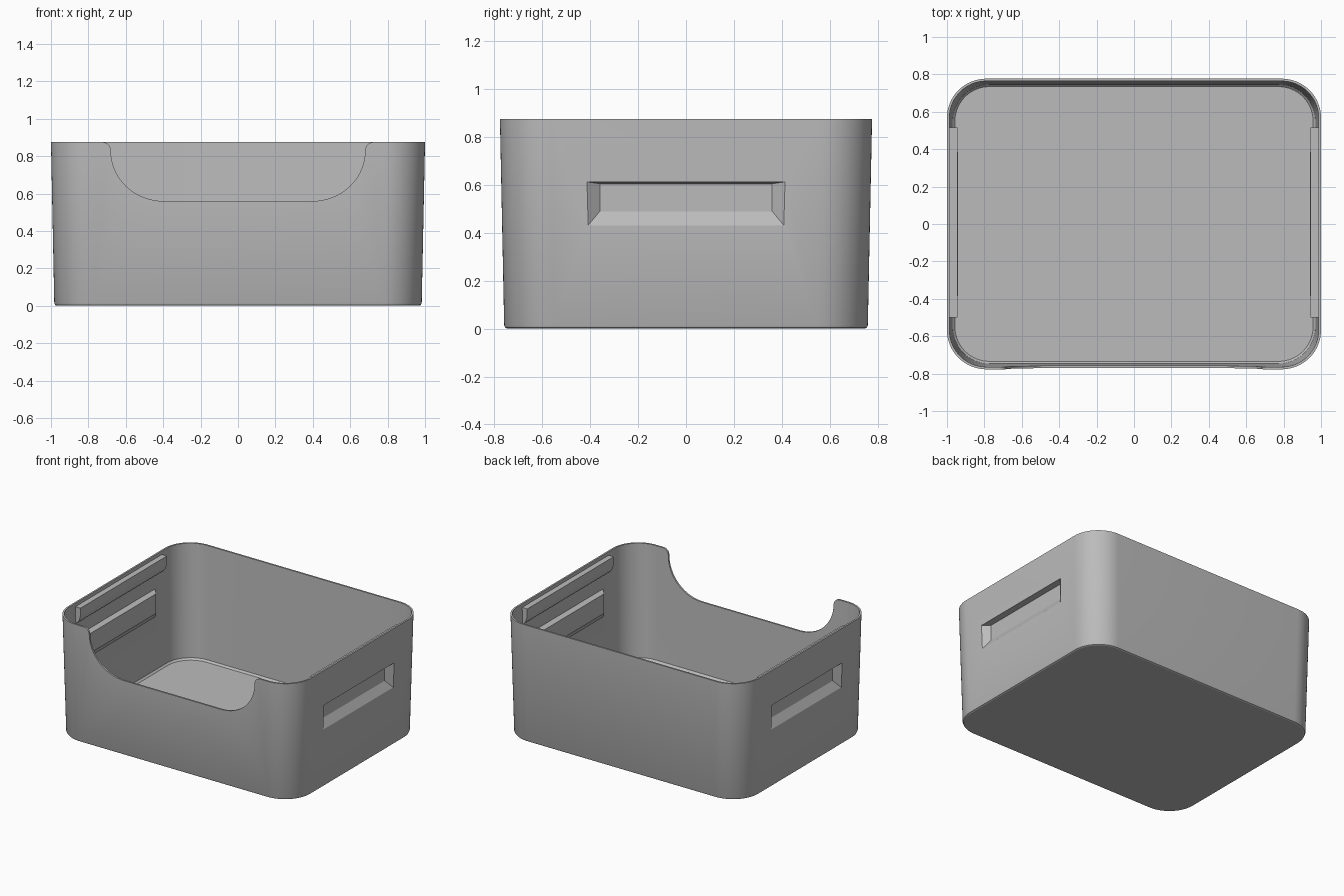
import bpy
import bmesh
import math

cube = bpy.data.objects.get("Cube")
if cube:
    bpy.data.objects.remove(cube, do_unlink=True)

HEIGHT = 0.875
WALL = 0.013

grey = bpy.data.materials.new("matte grey")
grey.use_nodes = True
colour = (0.5, 0.5, 0.5, 1)
grey.diffuse_color = colour
grey.node_tree.nodes["Principled BSDF"].inputs["Base Color"].default_value = colour


def loft(name, rings):
    """Closed solid skinned through rings of equal point count."""
    bm = bmesh.new()
    loops = [[bm.verts.new(p) for p in ring] for ring in rings]
    n = len(loops[0])
    for a, b in zip(loops, loops[1:]):
        for i in range(n):
            j = (i + 1) % n
            bm.faces.new((a[i], a[j], b[j], b[i]))
    bm.faces.new(loops[0])
    bm.faces.new(loops[-1])
    bmesh.ops.recalc_face_normals(bm, faces=bm.faces)
    mesh = bpy.data.meshes.new(name)
    bm.to_mesh(mesh)
    bm.free()
    mesh.materials.append(grey)
    obj = bpy.data.objects.new(name, mesh)
    bpy.context.collection.objects.link(obj)
    return obj


def arc(cx, cy, rx, ry, start, end, steps):
    angles = [math.radians(start + (end - start) * i / steps) for i in range(steps + 1)]
    return [(cx + rx * math.cos(a), cy + ry * math.sin(a)) for a in angles]


def wall_ring(z, inset):
    """Rounded rectangle following the taper of the walls."""
    taper = 0.018 * (1 - z / HEIGHT) + inset
    hx, hy, r = 1 - taper, 0.777 - taper, 0.21 - inset
    corners = [(hx - r, hy - r, 0), (r - hx, hy - r, 90),
               (r - hx, r - hy, 180), (hx - r, r - hy, 270)]
    return [(x, y, z) for cx, cy, a in corners
            for x, y in arc(cx, cy, r, r, a, a + 90, 16)]


def side_ring(side, x, half, low, high):
    return [(side * x, y, z) for y, z in
            ((-half, low), (half, low), (half, high), (-half, high))]


def combine(target, tool, operation):
    mod = target.modifiers.new(operation.lower(), 'BOOLEAN')
    mod.operation, mod.solver, mod.object = operation, 'EXACT', tool
    bpy.context.view_layer.objects.active = target
    bpy.ops.object.modifier_apply(modifier=mod.name)
    bpy.data.objects.remove(tool, do_unlink=True)


# Tapered thin-walled bin, with a small bevel under the base
bin_body = loft("bin_body", [
    wall_ring(0, 0.012), wall_ring(0.004, 0.004), wall_ring(0.014, 0),
    wall_ring(HEIGHT, 0), wall_ring(HEIGHT, WALL),
    wall_ring(0.035, WALL), wall_ring(0.022, WALL + 0.012)])
parts = [bin_body]

# Sunken grips: a bump inside each side wall, hollowed from outside
for side in (-1, 1):
    bump = loft("grip_bump", [side_ring(side, 0.942, 0.385, 0.475, 0.62),
                              side_ring(side, 0.988, 0.43, 0.41, 0.63)])
    combine(bin_body, bump, 'UNION')
    hollow = loft("grip_hollow", [side_ring(side, 0.954, 0.36, 0.49, 0.605),
                                  side_ring(side, 1.03, 0.46, 0.37, 0.62)])
    combine(bin_body, hollow, 'DIFFERENCE')

# Scooped opening in the front wall
half = arc(0.40, 0.83, 0.28, 0.27, 270, 360, 16)
half += arc(0.725, 0.83, 0.045, HEIGHT - 0.83, 180, 90, 6)[1:]
half.append((0.725, 1.0))
outline = half + [(-x, z) for x, z in reversed(half)]
scoop = loft("scoop_cutter", [[(x, y, z) for x, z in outline] for y in (-0.9, -0.65)])
combine(bin_body, scoop, 'DIFFERENCE')

# Stacking rails inside the side walls, curving back into the wall below
for side, name in ((-1, "right_rail"), (1, "left_rail")):
    profile = [(0.99, 0.85), (0.945, 0.85), (0.945, 0.815)]
    profile += arc(0.985, 0.815, 0.04, 0.085, 180, 270, 8)[1:]
    profile.append((0.99, 0.73))
    parts.append(loft(name, [[(side * x, y, z) for x, z in profile]
                             for y in (-0.50, 0.515)]))

# Smooth shading with crisp edges
bpy.context.view_layer.update()
bpy.ops.object.select_all(action='DESELECT')
for part in parts:
    part.select_set(True)
bpy.context.view_layer.objects.active = bin_body
bpy.ops.object.shade_smooth_by_angle(angle=math.radians(25))
